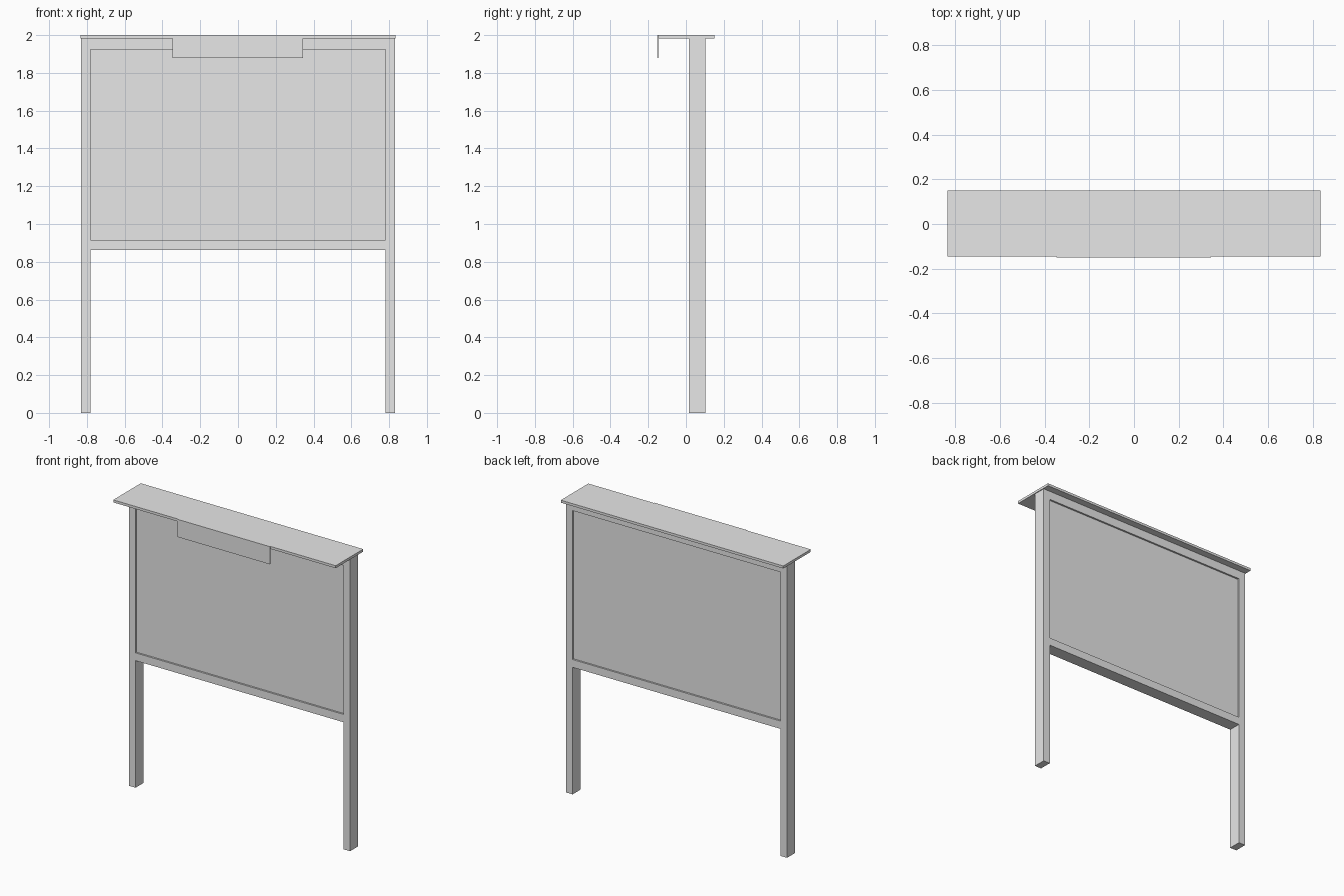
import bpy

# Remove the default cube
cube = bpy.data.objects.get("Cube")
if cube:
    bpy.data.objects.remove(cube, do_unlink=True)

# Single grey finish
grey = bpy.data.materials.new("light_grey")
grey.use_nodes = True
colour = (0.8, 0.8, 0.8, 1)
grey.diffuse_color = colour
grey.node_tree.nodes["Principled BSDF"].inputs["Base Color"].default_value = colour


def box(name, x, y, z):
    """Box spanning the given (min, max) ranges."""
    spans = (x, y, z)
    bpy.ops.mesh.primitive_cube_add(size=1)
    ob = bpy.context.object
    ob.name = name
    for v in ob.data.vertices:
        v.co = [lo + (c + 0.5) * (hi - lo) for c, (lo, hi) in zip(v.co, spans)]
    ob.data.materials.append(grey)
    return ob


INNER, OUTER = 0.78, 0.83       # post faces
FRONT, BACK = 0.016, 0.102      # frame depth
ROOF_BOTTOM, TOP = 1.983, 2.0
RECESS = 0.012
PANEL_LOW, PANEL_HIGH = 0.915, 1.925

# Posts
box("left_post", (INNER, OUTER), (FRONT, BACK), (0, ROOF_BOTTOM))
box("right_post", (-OUTER, -INNER), (FRONT, BACK), (0, ROOF_BOTTOM))

# Rails flush with the posts
box("bottom_rail", (-INNER, INNER), (FRONT, BACK), (0.862, PANEL_LOW))
box("top_rail", (-INNER, INNER), (FRONT, BACK), (PANEL_HIGH, ROOF_BOTTOM))

# Board recessed on both sides
box("board_panel", (-INNER, INNER), (FRONT + RECESS, BACK - RECESS),
    (PANEL_LOW, PANEL_HIGH))

# Flat roof and the header plate hanging from its front edge
box("roof", (-0.835, 0.835), (-0.145, 0.15), (ROOF_BOTTOM, TOP))
box("header_plate", (-0.348, 0.345), (-0.15, -0.145), (1.88, TOP))
